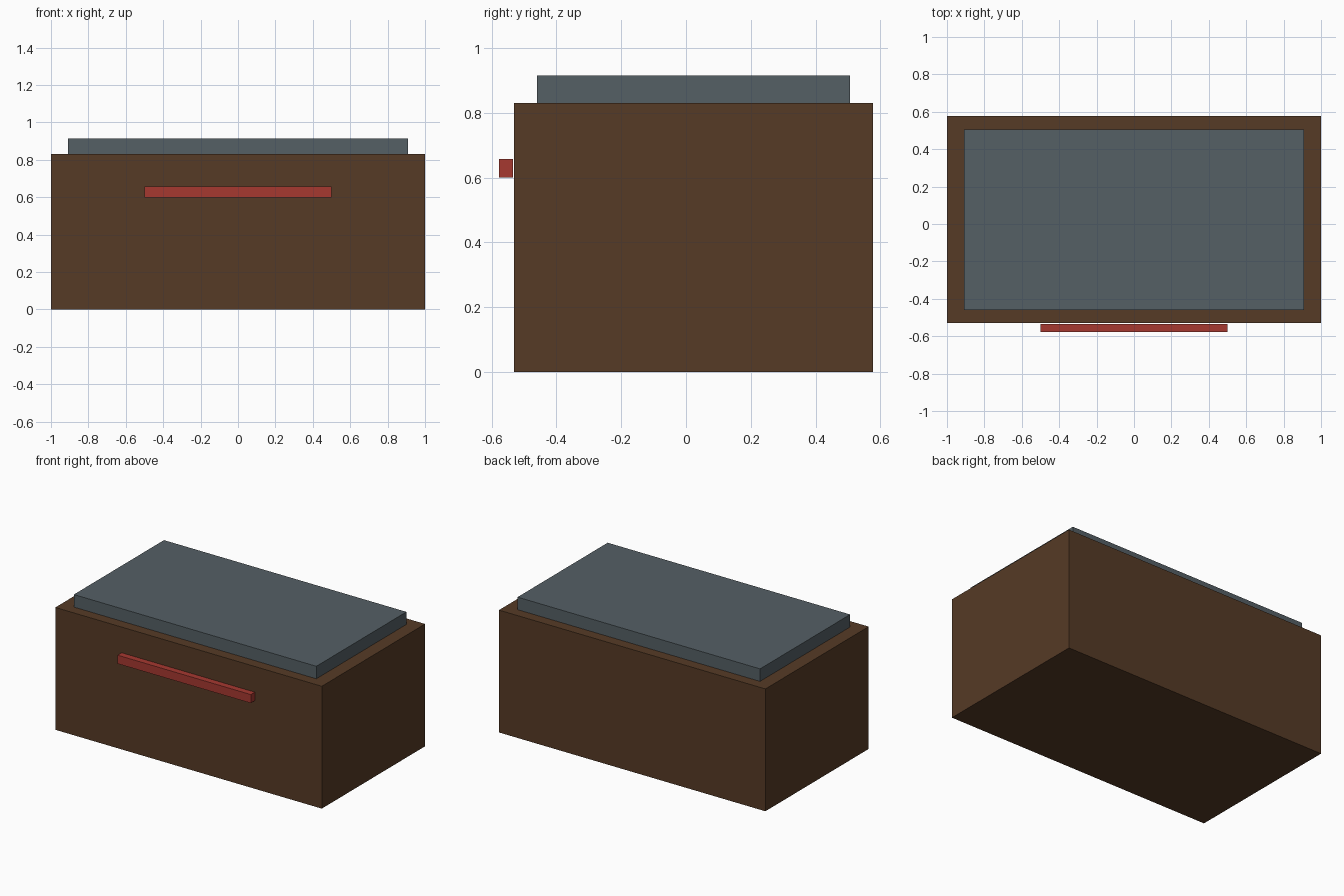
import bpy

if "Cube" in bpy.data.objects:
    bpy.data.objects.remove(bpy.data.objects["Cube"])


def material(name, rgb):
    mat = bpy.data.materials.new(name)
    mat.diffuse_color = (*rgb, 1.0)
    mat.use_nodes = True
    mat.node_tree.nodes["Principled BSDF"].inputs["Base Color"].default_value = mat.diffuse_color
    return mat


def box(name, low, high, mat):
    """Axis-aligned box between two opposite corners."""
    center = [(a + b) / 2 for a, b in zip(low, high)]
    size = [b - a for a, b in zip(low, high)]
    bpy.ops.mesh.primitive_cube_add(size=1, location=center)
    obj = bpy.context.object
    obj.name = name
    obj.scale = size
    bpy.ops.object.transform_apply(location=False, rotation=False, scale=True)
    obj.data.materials.append(mat)
    return obj


wood = material("brown_wood", (0.093, 0.043, 0.019))
slate = material("slate_grey", (0.09, 0.115, 0.13))
red = material("red_paint", (0.38, 0.04, 0.03))

# Main cabinet block
box("cabinet_body", (-1, -0.53, 0), (1, 0.577, 0.83), wood)

# Inset slab on top
box("top_slab", (-0.91, -0.46, 0.83), (0.91, 0.506, 0.915), slate)

# Bar handle just in front of the body
box("front_handle", (-0.5, -0.577, 0.6), (0.5, -0.534, 0.658), red)
